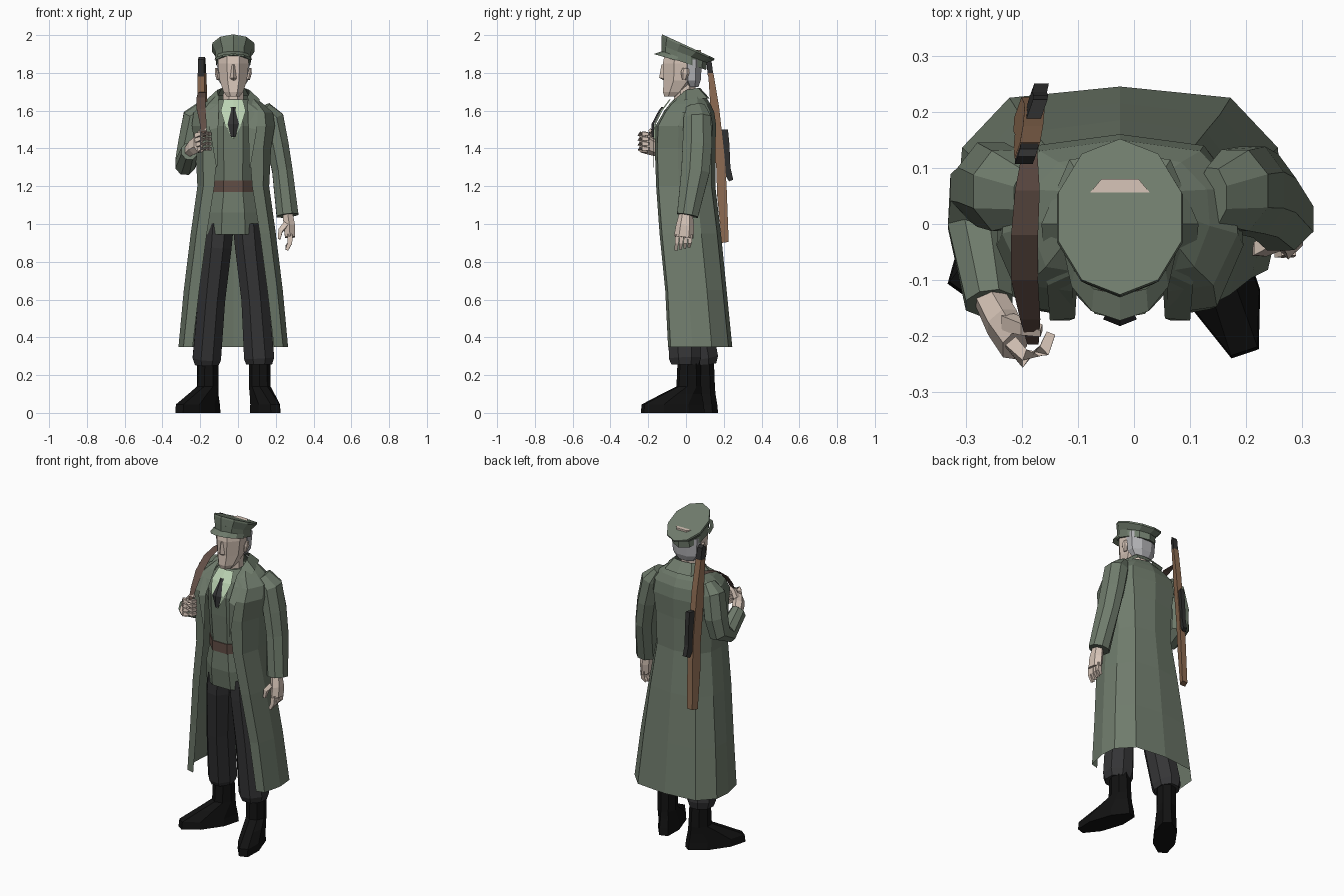
import bpy, bmesh
from math import sin, cos, pi, atan2
from mathutils import Vector as V

CX = -0.025  # centre line of the body


def mat(name, *c):
    m = bpy.data.materials.new(name)
    m.diffuse_color = (*c, 1)
    return m


GREEN = mat("green cloth", .16, .20, .15)
BLACK = mat("black leather", .006, .006, .006)
DARK = mat("dark cloth", .035, .035, .037)
STEEL = mat("dark steel", .03, .03, .03)
SKIN = mat("skin", .68, .56, .48)
HAIR = mat("grey hair", .45, .45, .47)
SHIRT = mat("pale green cloth", .5, .65, .45)
BROWN = mat("brown leather", .12, .075, .06)
WOOD = mat("wood", .27, .15, .085)


def grid(name, rows, m, closed=True, caps=True):
    """Skin a list of equal-length point rows."""
    bm = bmesh.new()
    vs = [[bm.verts.new(p) for p in r] for r in rows]
    n = len(rows[0])
    for a, b in zip(vs, vs[1:]):
        for i in range(n if closed else n - 1):
            j = (i + 1) % n
            bm.faces.new((a[i], a[j], b[j], b[i]))
    if closed and caps:
        bm.faces.new(vs[0])
        bm.faces.new(vs[-1])
    bmesh.ops.recalc_face_normals(bm, faces=bm.faces)
    me = bpy.data.meshes.new(name)
    bm.to_mesh(me)
    bm.free()
    me.materials.append(m)
    o = bpy.data.objects.new(name, me)
    bpy.context.collection.objects.link(o)
    return o


def ring(c, rx, ry, n=8, tilt=0, u=V((1, 0, 0)), v=V((0, 1, 0))):
    pts, k = [], 1 / cos(pi / n)
    for i in range(n):
        a = 2 * pi * (i + .5) / n
        p = u * rx * k * cos(a) + v * ry * k * sin(a)
        pts.append(V(c) + p + V((0, 0, tilt * p.y)))
    return pts


def stack(name, levels, m, x=CX, n=8):
    """Horizontal rings: (z, y, rx, ry, tilt)."""
    return grid(name, [ring((x, y, z), rx, ry, n, t) for z, y, rx, ry, t in levels], m)


def tube(name, path, m, n=8):
    """Rings square to a path of (x, y, z, rx, ry)."""
    P, rows = [V(p[:3]) for p in path], []
    for i, p in enumerate(path):
        t = (P[min(i + 1, len(P) - 1)] - P[max(i - 1, 0)]).normalized()
        u = V((1, 0, 0))
        u = (u - t * u.dot(t)).normalized()
        rows.append(ring(P[i], p[3], p[4], n, 0, u, t.cross(u)))
    return grid(name, rows, m)


def mirrored(half):
    """Points from the centre outwards on one side, completed on the other."""
    return [(CX - x, y, z) for x, y, z in half[::-1]] + \
           [(CX + x, y, z) for x, y, z in half if x > 1e-6]


# Boots: shaft and foot turned towards the toe
for side, ax, ay, dx, dy in (("left", .115, .015, .32, -.95), ("right", -.16, .09, -.58, -.81)):
    d = V((dx, dy, 0)).normalized()
    w = V((-d.y, d.x, 0))
    rows = [ring(V((ax, ay, z)) + d * f, l, wd, 8, 0, d, w) for z, f, l, wd in
            ((.29, 0, .055, .052), (.14, 0, .062, .052), (.10, .04, .105, .055),
             (.045, .09, .165, .06), (0, .09, .17, .062))]
    grid(side + "_boot", rows, BLACK)

# Trousers
tube("left_trouser", [(.05, -.01, 1.0, .078, .1), (.06, -.01, .88, .076, .1), (.09, -.015, .6, .072, .085),
                      (.112, -.005, .29, .08, .085), (.112, -.005, .255, .068, .072)], DARK)
tube("right_trouser", [(-.10, 0, 1.0, .078, .1), (-.11, 0, .88, .076, .1), (-.14, .03, .6, .072, .085),
                       (-.165, .085, .29, .075, .085), (-.165, .088, .255, .063, .072)], DARK)

# Tunic with notched skirt, and belt
tunic = stack("tunic", [(.945, -.01, .15, .115, 0), (1.06, -.015, .145, .125, 0), (1.2, -.02, .115, .115, 0),
                        (1.4, -.02, .125, .13, 0), (1.52, -.02, .125, .135, 0), (1.6, -.01, .11, .105, 0),
                        (1.66, 0, .075, .065, 0)], GREEN)
stack("belt", [(1.17, -.02, .122, .122, 0), (1.23, -.02, .122, .122, 0)], BROWN)

# Shirt front and tie follow the slope of the chest
grid("shirt", [[(CX - w, y, z), (CX, y - .008, z), (CX + w, y, z)] for z, y, w in
               ((1.66, -.08, .05), (1.6, -.125, .066), (1.53, -.16, .045), (1.45, -.162, .004))],
     SHIRT, False)
grid("tie", [[(CX - w, y, z), (CX, y - .012, z), (CX + w, y, z)] for z, y, w in
             ((1.62, -.118, .014), (1.6, -.133, .012), (1.53, -.17, .03), (1.46, -.17, .012))],
     DARK, False)

# Open greatcoat: (z, half opening, front y, half width, back y)
rows = []
for z, e, yf, w, yb in ((.35, .215, -.095, .29, .245), (.65, .18, -.11, .262, .215), (.95, .14, -.14, .225, .185),
                        (1.2, .1, -.158, .19, .155), (1.4, .085, -.165, .2, .155), (1.52, .085, -.16, .22, .16),
                        (1.59, .085, -.12, .21, .15), (1.635, .08, -.085, .16, .13), (1.68, .075, -.03, .1, .1)):
    D = yb - yf
    rows.append(mirrored([(0, yb, z), (.68 * w, yb - .02, z), (.97 * w, yf + .68 * D, z),
                          (w, yf + .38 * D, z), (.35 * e + .65 * w, yf + .04 * D, z), (e, yf, z)]))
grid("greatcoat", rows, GREEN, False)

# Turned collar running into the lapels
inner = [(0, .075, 1.72), (.06, .065, 1.72), (.085, 0, 1.71), (.075, -.085, 1.64), (.08, -.168, 1.51), (.085, -.17, 1.3)]
outer = [(0, .125, 1.665), (.09, .115, 1.665), (.14, 0, 1.66), (.13, -.11, 1.6), (.125, -.172, 1.5), (.09, -.172, 1.3)]
grid("coat_collar", [mirrored(inner), mirrored(outer)], GREEN, False)

# Sleeves
tube("left_sleeve", [(.14, .05, 1.62, .03, .05), (.18, .06, 1.56, .062, .072), (.21, .06, 1.42, .058, .078),
                     (.235, .05, 1.28, .054, .075), (.262, .008, 1.045, .058, .056)], GREEN)
tube("right_sleeve", [(-.19, .05, 1.62, .03, .05), (-.23, .06, 1.57, .06, .072), (-.255, .07, 1.44, .06, .075),
                      (-.27, .06, 1.35, .058, .065), (-.28, .0, 1.315, .052, .055),
                      (-.258, -.14, 1.385, .042, .048)], GREEN)

# Hanging left hand
tube("left_hand", [(.262, 0, 1.06, .026, .03), (.272, -.005, .99, .03, .042), (.275, -.012, .93, .026, .045)], SKIN, 6)
for i in range(4):
    y = -.045 + .023 * i
    tube(f"left_finger_{i}", [(.276, y, .945, .013, .011), (.275, y - .004, .90, .012, .01),
                              (.258, y - .008, .862 + .006 * i, .008, .007)], SKIN, 4)
tube("left_thumb", [(.255, -.03, 1.0, .014, .014), (.225, -.045, .965, .012, .012), (.218, -.05, .92, .007, .007)], SKIN, 4)

# Raised right hand gripping the sling
tube("right_hand", [(-.258, -.13, 1.385, .026, .03), (-.235, -.175, 1.41, .028, .042),
                    (-.212, -.215, 1.43, .024, .05)], SKIN, 6)
for i in range(4):
    z = 1.39 + .026 * i
    tube(f"right_finger_{i}", [(-.22, -.21, z, .012, .012), (-.195, -.24, z + .005, .012, .012),
                               (-.16, -.225, z + .01, .011, .011), (-.148, -.195, z + .008, .008, .008)], SKIN, 4)
tube("right_thumb", [(-.225, -.175, 1.45, .014, .014), (-.195, -.185, 1.49, .011, .011),
                     (-.165, -.19, 1.495, .008, .008)], SKIN, 4)

# Head
stack("neck", [(1.6, -.01, .055, .055, 0), (1.74, -.005, .052, .055, 0)], SKIN)
stack("head", [(1.675, -.08, .034, .035, 0), (1.70, -.06, .052, .062, 0), (1.76, -.028, .072, .09, 0),
               (1.85, -.022, .082, .1, 0), (1.92, -.015, .08, .095, 0)], SKIN)
stack("hair", [(1.725, .035, .055, .03, 0), (1.76, .03, .079, .048, 0), (1.87, .03, .088, .055, 0)], HAIR)
grid("nose", [[(CX - .008, -.12, 1.845), (CX, -.13, 1.845), (CX + .008, -.12, 1.845)],
              [(CX - .018, -.118, 1.77), (CX, -.142, 1.775), (CX + .018, -.118, 1.77)],
              [(CX - .01, -.115, 1.76), (CX, -.118, 1.76), (CX + .01, -.115, 1.76)]], SKIN)
for s, side in ((-1, "right"), (1, "left")):
    tube(side + "_ear", [(CX + s * .08, -.01, 1.765, .008, .01), (CX + s * .088, -.005, 1.80, .01, .02),
                         (CX + s * .09, -.002, 1.825, .006, .014)], SKIN, 6)

# Peaked cap: band, flaring crown and visor
stack("cap_band", [(1.855, -.012, .092, .113, -.33), (1.905, -.01, .094, .115, -.38)], GREEN, n=10)
stack("cap_crown", [(1.9, -.01, .094, .115, -.38), (1.93, .01, .112, .132, -.45),
                    (1.94, .013, .11, .132, -.46)], GREEN, n=10)
arc = [i * pi / 6 for i in range(7)]
grid("cap_visor", [[(CX - .094 * cos(a), -.04 - .087 * sin(a), 1.885 + .03 * sin(a)) for a in arc],
                   [(CX - .1 * cos(a), -.05 - .122 * sin(a), 1.865 + .035 * sin(a)) for a in arc]], GREEN, False)


# Slung rifle: side outlines in (y, z) given thickness and a slight twist
def slab(name, pts, th, m):
    def px(y, z):
        return -.19 + .35 * (y - .125 - .082 * (1.88 - z))
    return grid(name, [[(px(y, z) + s * th / 2, y, z) for y, z in pts] for s in (-1, 1)], m)


slab("rifle_stock", [(.19, .9), (.226, .905), (.215, 1.2), (.205, 1.35), (.175, 1.62), (.145, 1.8), (.117, 1.8),
                     (.138, 1.5), (.16, 1.3), (.165, 1.15)], .036, WOOD)
slab("rifle_barrel", [(.116, 1.78), (.146, 1.78), (.134, 1.87), (.12, 1.885), (.107, 1.87)], .032, STEEL)
slab("rifle_action", [(.185, 1.5), (.222, 1.5), (.23, 1.42), (.235, 1.3), (.25, 1.235), (.228, 1.225), (.195, 1.28)], .026, STEEL)

# Leather sling over the shoulder to the hand
grid("rifle_sling", [[(x - w, y, z), (x + w, y, z)] for x, y, z, w in
                     ((-.185, .14, 1.7, .012), (-.19, .06, 1.695, .022), (-.195, -.02, 1.67, .024),
                      (-.195, -.1, 1.61, .024), (-.185, -.17, 1.535, .018), (-.18, -.215, 1.46, .01))], BROWN, False)
